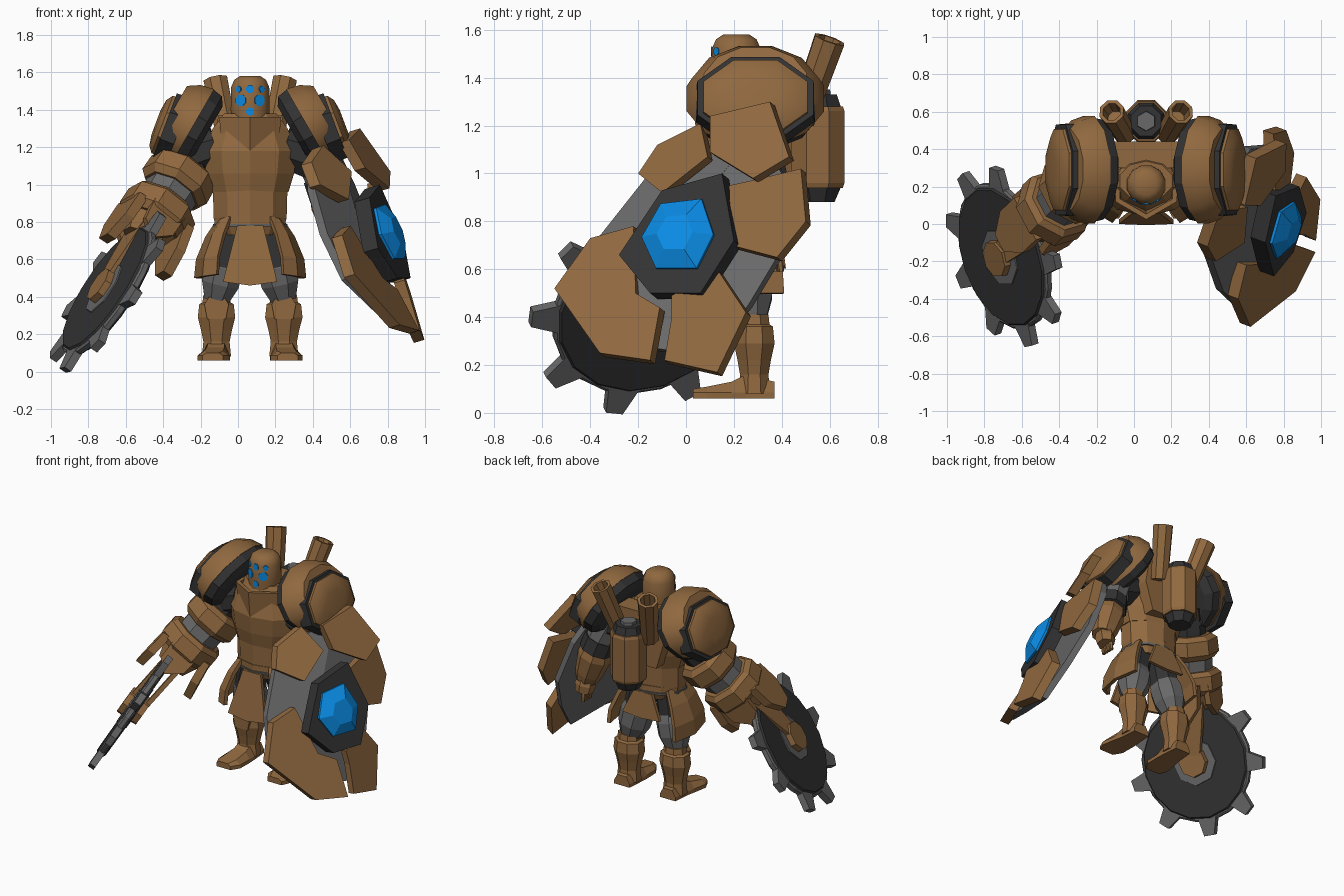
import bpy, bmesh
from math import cos, sin, pi, sqrt
from mathutils import Vector as V

cube = bpy.data.objects.get("Cube")
if cube:
    bpy.data.objects.remove(cube)


def material(name, *rgb):
    mat = bpy.data.materials.new(name)
    mat.use_nodes = True
    mat.diffuse_color = (*rgb, 1)
    mat.node_tree.nodes["Principled BSDF"].inputs["Base Color"].default_value = (*rgb, 1)
    return mat


BRONZE = material("bronze", .28, .14, .05)
DARK = material("dark iron", .033, .033, .033)
STEEL = material("steel grey", .14, .14, .14)
BLUE = material("crystal blue", .003, .26, .78)
Y, Z = V((0, 1, 0)), V((0, 0, 1))
MID = .065  # body centre line


def loft(name, mat, rings, smooth=False, capped=True):
    """Skin a list of equal-length point rings."""
    bm = bmesh.new()
    rows = [[bm.verts.new(p) for p in ring] for ring in rings]
    count = len(rows[0])
    for low, high in zip(rows, rows[1:]):
        for i in range(count if capped else count - 1):
            j = (i + 1) % count
            bm.faces.new((low[i], low[j], high[j], high[i]))
    if capped:
        bm.faces.new(rows[0])
        bm.faces.new(rows[-1])
    bmesh.ops.recalc_face_normals(bm, faces=bm.faces)
    mesh = bpy.data.meshes.new(name)
    bm.to_mesh(mesh)
    bm.free()
    mesh.materials.append(mat)
    obj = bpy.data.objects.new(name, mesh)
    bpy.context.collection.objects.link(obj)
    if smooth:
        bpy.ops.object.select_all(action="DESELECT")
        obj.select_set(True)
        bpy.context.view_layer.objects.active = obj
        bpy.ops.object.shade_smooth_by_angle(angle=pi / 5)
    return obj


def limb(name, mat, start, end, profile, sides=8, squash=1, up=Y, smooth=False):
    """Polygonal tube from start to end; profile holds (fraction, radius)."""
    start, end = V(start), V(end)
    axis = (end - start).normalized()
    u = axis.cross(up).normalized()
    w = u.cross(axis)
    angles = [(i + .5) * 2 * pi / sides for i in range(sides)]
    rings = [[start.lerp(end, t) + (u * cos(a) + w * sin(a) * squash) * r / cos(pi / sides)
              for a in angles] for t, r in profile]
    return loft(name, mat, rings, smooth)


def column(name, mat, x, y, profile, sides=8, squash=1, smooth=False):
    """Upright tube; profile holds (height, radius)."""
    return limb(name, mat, (x, y, 0), (x, y, 1), profile, sides, squash, smooth=smooth)


def plate(name, mat, points, depth):
    points = [V(p) for p in points]
    return loft(name, mat, [points, [p + V(depth) for p in points]])


# Torso, collar and head
column("waist", BRONZE, MID, .23, [(.76, .18), (.82, .195), (1, .2)], 10, .75)
column("chest", BRONZE, MID, .23,
       [(.96, .205), (1.06, .235), (1.18, .25), (1.3, .2), (1.38, .14)], 10, .72)
column("collar", BRONZE, MID, .215,
       [(1.17, .15), (1.36, .165), (1.36, .14), (1.25, .12)], 6)
column("head", BRONZE, MID, .21,
       [(1.28, .095), (1.4, .104), (1.52, .102), (1.56, .085), (1.58, .055)], 12, smooth=True)
for dx, z, size in [(-.05, 1.45, .03), (.05, 1.45, .03), (0, 1.51, .021),
                    (-.063, 1.51, .017), (.063, 1.51, .017), (0, 1.39, .021)]:
    face = V((dx, -sqrt(.104 ** 2 - dx ** 2), 0))
    hub = V((MID, .21, z))
    limb("eye", BLUE, hub + face * .95, hub + face * 1.025, [(0, size), (1, size)], 8, up=Z)

# Back tank
column("tank", BRONZE, MID, .55, [(.94, .105), (.96, .112), (1.26, .112), (1.28, .105)])
column("tank_top_cap", DARK, MID, .55, [(1.27, .1), (1.33, .08)])
column("tank_top_valve", STEEL, MID, .55, [(1.3, .05), (1.35, .045)], 6)
column("tank_bottom_cap", DARK, MID, .55, [(.88, .07), (.95, .1)])
plate("upper_back", BRONZE, [(MID + a, .3, z) for a, z in
      [(-.14, 1), (.14, 1), (.2, 1.2), (.17, 1.37), (-.17, 1.37), (-.2, 1.2)]], Y * .14)

for side in (-1, 1):
    def at(dx, y, z):
        return V((MID + side * dx, y, z))

    limb("exhaust_pipe", BRONZE, at(.115, .48, 1.22), at(.185, .6, 1.56),
         [(0, .055), (1, .064), (1, .046), (.7, .04)])

    # Shoulder armour
    outward = V((side * .867, 0, .5))
    shoulder = at(.31, .29, 1.315)
    limb("shoulder_rim", DARK, shoulder, shoulder + outward,
         [(-.09, .17), (-.06, .215), (.005, .225)], 12, 1.24)
    limb("shoulder_shell", BRONZE, shoulder, shoulder + outward,
         [(-.005, .228), (.07, .21), (.13, .17)], 12, 1.26, smooth=True)
    outward = V((side * .936, 0, .35))
    guard = at(.4, .29, 1.295)
    limb("shoulder_groove", DARK, guard, guard + outward, [(-.02, .188), (.06, .183)], 8, 1.32)
    limb("shoulder_plate", BRONZE, guard, guard + outward,
         [(0, .168), (.075, .164), (.1, .13), (.11, .07)], 8, 1.32, smooth=True)
    limb("shoulder_joint", DARK, at(.18, .25, 1.2), at(.36, .26, 1.14), [(0, .11), (1, .12)])

    # Hips, skirt armour, legs and feet
    limb("hip", DARK, at(.09, .23, .8), at(.14, .24, .56), [(0, .09), (1, .095)])
    limb("thigh", STEEL, at(.12, .24, .64), at(.18, .27, .38),
         [(0, .08), (.3, .105), (.65, .1), (1, .065)])
    skirt = [[at(dx * flare, .23 + dy * flare, z - drop) for dx, dy, drop in
              [(.12, -.15, 0), (.17, -.12, .01), (.2, 0, .02), (.18, .12, .02)]]
             for z, flare in [(.83, .9), (.74, 1.2), (.62, 1.45), (.52, 1.5)]]
    tasset = loft("skirt_side", BRONZE, skirt, capped=False)
    tasset.modifiers.new("thickness", "SOLIDIFY").thickness = .025
    column("shin", BRONZE, MID + side * .18, .285,
           [(.08, .078), (.16, .07), (.22, .082), (.29, .1), (.36, .092), (.37, .075), (.41, .07)],
           squash=.85)
    plate("knee_guard", BRONZE, [at(.18 + a, .2, z) for a, z in
          [(-.05, .28), (.05, .28), (.065, .36), (.04, .4), (-.04, .4), (-.065, .36)]], Y * .05)
    foot = [[at(x - w, y, .06), at(x + w, y, .06), at(x + w, y, .085),
             at(x + w * .6, y, z), at(x - w * .6, y, z), at(x - w, y, .085)]
            for y, x, w, z in [(.03, .2, .055, .1), (.09, .195, .086, .11),
                               (.19, .185, .078, .13), (.25, .18, .07, .16), (.37, .18, .06, .13)]]
    loft("foot", BRONZE, foot)

# Front and back skirt flaps
for name, y, lean, drop in [("skirt_front", .06, -.06, 1), ("skirt_back", .37, .02, .55)]:
    plate(name, BRONZE, [(MID + a, y + lean * k, .78 - h * drop) for a, k, h in
          [(-.07, 0, 0), (.07, 0, 0), (.145, 1, .3), (0, 1.1, .32), (-.145, 1, .3)]], Y * .025)
column("belt", BRONZE, MID, .23, [(.73, .16), (.79, .19), (.83, .19)], 10, .8)
column("belt_trim", STEEL, MID, .23, [(.775, .197), (.79, .199)], 10, .8)

# Right arm with armour cuffs
saw = V((-.69, -.17, .43))
normal = V((-.8, -.27, .53)).normalized()
root = V((-.24, .27, 1.15))
reach = saw - root
along = reach.normalized()
across = normal.cross(along).normalized()
for name, mat, profile in [
        ("upper_arm", DARK, [(-.1, .11), (.13, .11)]),
        ("upper_cuff", BRONZE, [(.09, .14), (.12, .178), (.22, .182), (.26, .15)]),
        ("elbow", STEEL, [(.24, .138), (.36, .135)]),
        ("lower_cuff", BRONZE, [(.34, .16), (.37, .188), (.47, .19), (.51, .155)]),
        ("forearm", BRONZE, [(.48, .15), (.62, .1)])]:
    limb("right_" + name, mat, root, saw, profile, up=normal)
for side, flare in ((-1, .06), (1, .01)):
    def arm(t, s, n):
        return root + reach * t + across * s + normal * (n * side)

    plate("saw_fork", BRONZE, [arm(.45, .12, .04), arm(.75, .085, .04), arm(1, .05, .04),
          arm(1, -.05, .04), arm(.75, -.085, .04), arm(.45, -.12, .04)], normal * (side * .03))
    plate("gauntlet_guard", BRONZE, [arm(.44, .13, .125), arm(.6, .13, .125 + flare / 2),
          arm(.73, .05, .125 + flare), arm(.73, -.05, .125 + flare),
          arm(.6, -.13, .125 + flare / 2), arm(.44, -.13, .125)], normal * (side * .055))
    plate("gauntlet_fin", BRONZE, [arm(.44, side * .13, .1), arm(.58, side * .14, .09),
          arm(.66, side * .14, 0), arm(.58, side * .14, -.09), arm(.44, side * .13, -.1)],
          across * (side * .04))

# Circular saw
for name, mat, radius, half, sides in [
        ("saw_ring", STEEL, .4, .022, 20), ("saw_disc", DARK, .382, .032, 16),
        ("saw_washer", STEEL, .15, .038, 8), ("saw_hub", BRONZE, .095, .075, 8)]:
    limb(name, mat, saw - normal * half, saw + normal * half,
         [(0, radius * .97), (.2, radius), (.8, radius), (1, radius * .97)], sides)
first = V((-.22, -.13, -.4))
first = (first - normal * first.dot(normal)).normalized()
second = normal.cross(first)
for i in range(9):
    a = i * 2 * pi / 9
    out = first * cos(a) + second * sin(a)
    turn = second * cos(a) - first * sin(a)
    plate("saw_tooth", STEEL, [saw + out * r + turn * s - normal * .022 for r, s in
          [(.37, -.08), (.5, -.04), (.5, .035), (.37, .06)]], normal * .044)

# Left arm behind the shield
limb("left_upper_arm", STEEL, (.38, .27, 1.2), (.47, .33, .98), [(0, .1), (1, .085)])
limb("left_elbow", DARK, (.45, .31, 1.03), (.48, .33, .94), [(0, .1), (1, .1)])
limb("left_forearm", BRONZE, (.47, .31, .97), (.55, .33, .72),
     [(0, .09), (.3, .105), (.8, .085), (1, .07)])
limb("left_hand", BRONZE, (.54, .34, .74), (.55, .36, .64), [(0, .05), (.5, .06), (1, .05)], 6)
for i in range(4):
    y = .31 + i * .026
    limb("left_finger", BRONZE, (.53, y, .66), (.53, y + .01, .59), [(0, .014), (1, .011)], 6)
limb("shield_strap", DARK, (.54, .3, .85), (.7, .12, .82), [(0, .04), (1, .04)], 6)


# Shield: flat panels bent around a diagonal crease
def on_shield(y, z, slope, lift, lean=.22):
    dy, dz = y + .03, z - .74
    along_crease = -.62 * dy - .785 * dz
    off_crease = .785 * dy - .62 * dz + .02
    return V((.79 + lean * along_crease + slope * off_crease + lift, y, z))


inward = V((-.04, .015, -.012))
crease = [(.295, 1.18), (-.387, .32)]
for name, slope, edge in [
        ("shield_front_half", .95, [(-.47, .5), (-.36, .74), (-.17, .98), (.02, 1.12)]),
        ("shield_back_half", .35, [(-.2, .28), (.08, .24), (.26, .45), (.41, .7), (.4, 1)])]:
    plate(name, STEEL, [on_shield(*p, slope, -.13) for p in crease + edge], inward)
panels = [
    ("top", .65, .03, [(.1, 1.24), (.35, 1.3), (.43, 1.07), (.28, .98), (.1, 1.09)]),
    ("upper", 1.2, 0, [(-.2, 1), (-.12, 1.12), (.06, 1.21), (.09, 1.07), (-.1, .92)]),
    ("back", .22, .02, [(.18, .95), (.27, .97), (.48, 1.02), (.5, .8), (.38, .65), (.19, .7)]),
    ("lower", .7, -.1, [(-.55, .52), (-.4, .73), (-.22, .78), (-.21, .5),
                        (-.11, .44), (-.15, .22), (-.36, .25)]),
    ("bottom", .22, .02, [(-.06, .49), (.13, .6), (.25, .42), (.13, .17), (-.09, .22), (-.06, .4)]),
]
for name, slope, lift, outline in panels:
    plate(f"shield_{name}_panel", BRONZE, [on_shield(*p, slope, lift) for p in outline],
          inward * 1.4)
boss = [(-.1, .93), (.15, 1), (.2, .72), (.06, .5), (-.15, .5), (-.28, .66)]
plate("shield_boss", DARK, [on_shield(*p, .5, 0, .1) for p in boss], inward * 2)
gem = [on_shield(*p, .5, -.005, .1) for p in
       [(-.1, .87), (.07, .89), (.12, .74), (.05, .6), (-.12, .6), (-.18, .73)]]
centre = sum(gem, V()) / len(gem)
tip = V((.06, -.02, .015))
loft("shield_crystal", BLUE, [gem, [p + tip * .3 for p in gem],
                              [centre.lerp(p, .5) + tip for p in gem]])
